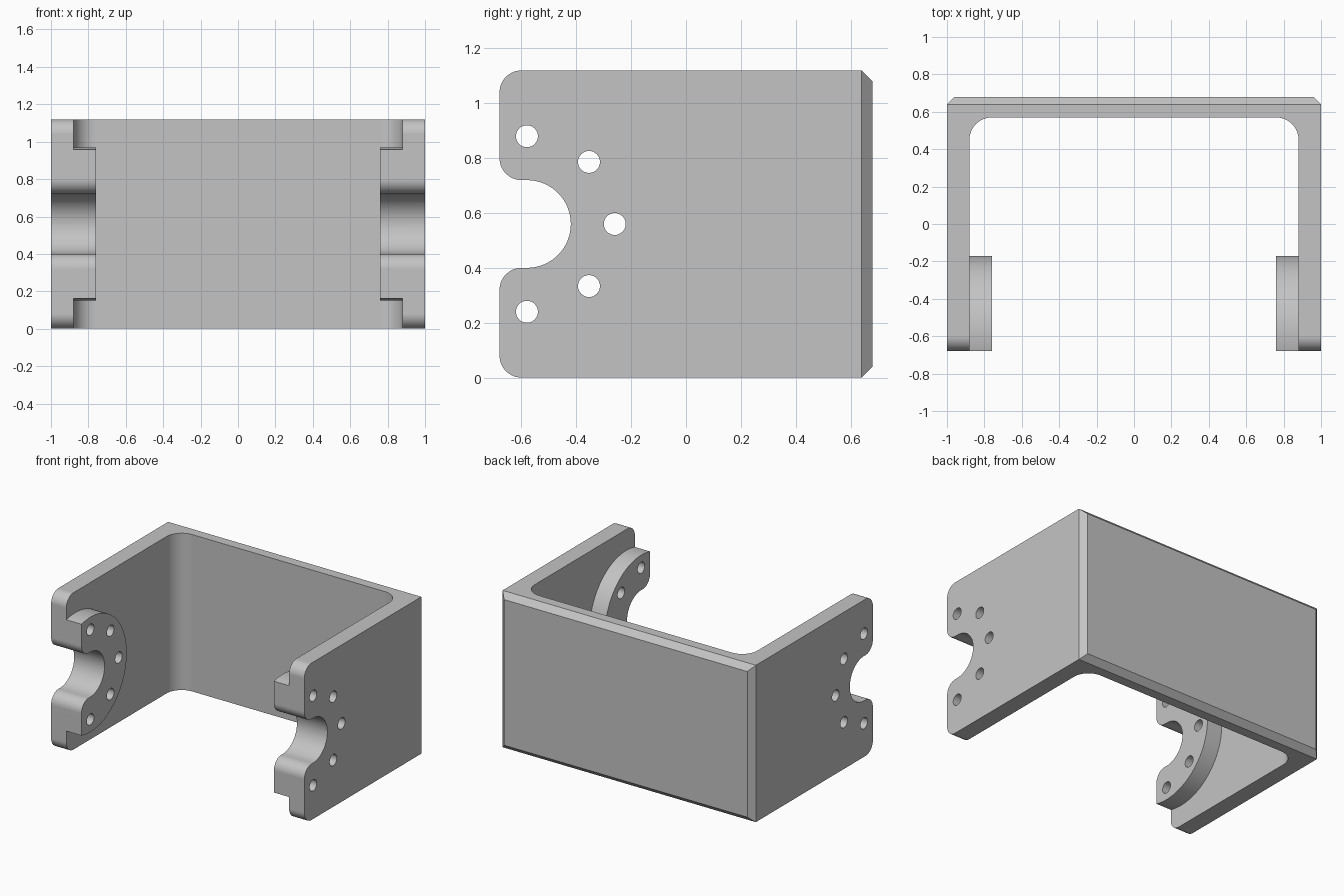
import bpy
import bmesh
from math import sin, cos, pi
from mathutils import Vector

cube = bpy.data.objects.get("Cube")
if cube:
    bpy.data.objects.remove(cube, do_unlink=True)

HEIGHT = 1.12
MID = HEIGHT / 2
FRONT, BACK = -0.68, 0.68
WALL = 0.12
AXIS_Y = -0.58      # centre of the notch, boss and hole circle

metal = bpy.data.materials.new("grey metal")
metal.use_nodes = True
GREY = (0.55, 0.55, 0.55, 1)
metal.diffuse_color = GREY
metal.node_tree.nodes["Principled BSDF"].inputs["Base Color"].default_value = GREY


def arc(cx, cy, r, start, end, steps):
    """Points on an arc, angles in units of pi."""
    angles = [pi * (start + (end - start) * i / steps) for i in range(steps + 1)]
    return [(cx + r * cos(a), cy + r * sin(a)) for a in angles]


def add_prism(bm, points, direction):
    """Closed prism swept from 3D profile points."""
    face = bm.faces.new([bm.verts.new(p) for p in points])
    swept = bmesh.ops.extrude_face_region(bm, geom=[face])["geom"]
    verts = [v for v in swept if isinstance(v, bmesh.types.BMVert)]
    bmesh.ops.translate(bm, verts=verts, vec=Vector(direction))


def add_side_prism(bm, profile, x0, x1):
    """Prism along x from a (y, z) profile."""
    add_prism(bm, [(x0, y, z) for y, z in profile], (x1 - x0, 0, 0))


def finish(bm, name):
    bmesh.ops.recalc_face_normals(bm, faces=bm.faces)
    mesh = bpy.data.meshes.new(name)
    bm.to_mesh(mesh)
    bm.free()
    mesh.materials.append(metal)
    obj = bpy.data.objects.new(name, mesh)
    bpy.context.collection.objects.link(obj)
    return obj


# U-shaped bracket, arms left long for trimming
half = [(0.88, FRONT - 0.1)] + arc(0.76, 0.45, 0.12, 0, 0.5, 12)
inner = half + [(-x, y) for x, y in reversed(half)]
outline = inner + [(-1, FRONT - 0.1), (-1, BACK), (1, BACK), (1, FRONT - 0.1)]
bm = bmesh.new()
add_prism(bm, [(x, y, 0) for x, y in outline], (0, 0, HEIGHT))

# Chamfer around the back face
rear = [e for e in bm.edges if all(abs(v.co.y - BACK) < 1e-4 for v in e.verts)]
bmesh.ops.bevel(bm, geom=rear, offset=0.04, segments=1, affect='EDGES')
bracket = finish(bm, "bracket")

# Round bosses inside both arms
bm = bmesh.new()
disc = arc(AXIS_Y, MID, 0.41, 0, 2, 96)[:-1]
for side in (-1, 1):
    add_side_prism(bm, disc, side * 0.76, side * 0.94)
bosses = finish(bm, "bosses")

# Cutter for rounded arm ends, notch and bolt holes
lower = [(-1, -0.2), (-0.6, -0.2)]
lower += arc(-0.6, 0.08, 0.08, 1.5, 1, 10)
lower += arc(-0.6, 0.32, 0.08, 1, 0.5, 10)
notch = arc(AXIS_Y, MID, 0.16, -0.5, 0.5, 32)
upper = [(y, HEIGHT - z) for y, z in reversed(lower)]
bm = bmesh.new()
add_side_prism(bm, lower + notch + upper, -1.2, 1.2)
for y, z in arc(AXIS_Y, MID, 0.32, -0.5, 0.5, 4):
    add_side_prism(bm, arc(y, z, 0.04, 0, 2, 32)[:-1], -1.2, 1.2)
cutter = finish(bm, "arm_cutter")

# Join and cut
bpy.context.view_layer.objects.active = bracket
for obj, operation in ((bosses, 'UNION'), (cutter, 'DIFFERENCE')):
    mod = bracket.modifiers.new(operation.lower(), 'BOOLEAN')
    mod.operation = operation
    mod.solver = 'EXACT'
    mod.object = obj
    bpy.ops.object.modifier_apply(modifier=mod.name)
    bpy.data.objects.remove(obj, do_unlink=True)

# Smooth fillets and holes, crisp edges
for obj in bpy.context.selected_objects:
    obj.select_set(False)
bracket.select_set(True)
bpy.ops.object.shade_smooth_by_angle(angle=pi / 6)
weighted = bracket.modifiers.new("weighted normals", 'WEIGHTED_NORMAL')
weighted.keep_sharp = True
